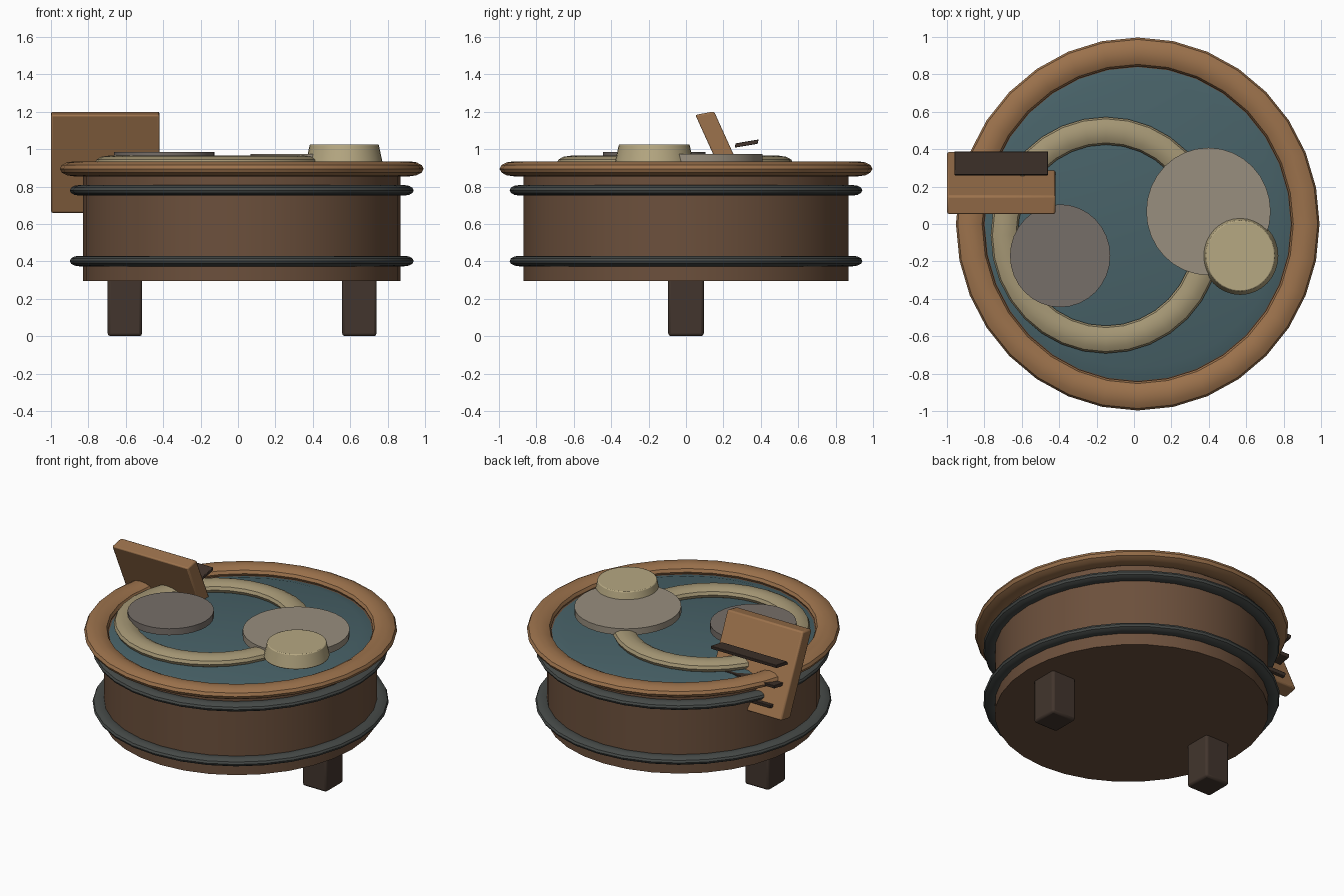
import bpy, bmesh, math
from mathutils import Matrix

if "Cube" in bpy.data.objects:
    bpy.data.objects.remove(bpy.data.objects["Cube"])

CX = 0.02      # tub centre in x
SX = 0.975     # round parts are slightly narrower in x


def material(name, r, g, b):
    m = bpy.data.materials.new(name)
    lin = [((c / 255 + 0.055) / 1.055) ** 2.4 for c in (r, g, b)]
    m.diffuse_color = (*lin, 1)
    m.use_nodes = True
    m.node_tree.nodes["Principled BSDF"].inputs["Base Color"].default_value = m.diffuse_color
    return m


WOOD = material("dark_wood", 108, 80, 60)
OAK = material("light_wood", 156, 114, 76)
IRON = material("iron", 70, 74, 72)
LEG = material("leg_wood", 66, 53, 45)
WATER = material("water", 72, 98, 104)
CREAM = material("cream", 164, 150, 116)
STONE = material("stone", 152, 142, 126)
SLATE = material("slate", 118, 110, 104)
PALE = material("pale_cream", 182, 168, 130)


def finish(bm, name, mat, bevel=0):
    bmesh.ops.recalc_face_normals(bm, faces=bm.faces)
    me = bpy.data.meshes.new(name)
    bm.to_mesh(me)
    bm.free()
    me.materials.append(mat)
    ob = bpy.data.objects.new(name, me)
    bpy.context.collection.objects.link(ob)
    if bevel:
        mod = ob.modifiers.new("bevel", 'BEVEL')
        mod.width, mod.segments = bevel, 2
    bpy.ops.object.select_all(action='DESELECT')
    ob.select_set(True)
    bpy.context.view_layer.objects.active = ob
    bpy.ops.object.shade_smooth_by_angle(angle=math.radians(35))
    return ob


def disc(name, mat, x, y, z0, z1, r0, r1, bevel=0):
    bm = bmesh.new()
    bmesh.ops.create_cone(bm, cap_ends=True, segments=32, radius1=r0, radius2=r1, depth=z1 - z0)
    bmesh.ops.transform(bm, verts=bm.verts,
                        matrix=Matrix.Translation((x, y, (z0 + z1) / 2)) @ Matrix.Diagonal((SX, 1, 1, 1)))
    return finish(bm, name, mat, bevel)


def ring(name, mat, x, y, z, major, wide, tall, n=32, k=12):
    bm = bmesh.new()
    loops = []
    for i in range(n):
        a = math.tau * i / n
        loop = []
        for j in range(k):
            t = math.tau * j / k
            r = major + wide * math.cos(t)
            loop.append(bm.verts.new((x + SX * r * math.cos(a), y + r * math.sin(a), z + tall * math.sin(t))))
        loops.append(loop)
    for i in range(n):
        p, q = loops[i], loops[(i + 1) % n]
        for j in range(k):
            bm.faces.new((p[j], q[j], q[(j + 1) % k], p[(j + 1) % k]))
    return finish(bm, name, mat)


def prism(name, mat, profile, x0, x1, bevel=0):
    """Extrude a (y, z) profile along x."""
    bm = bmesh.new()
    f = bm.faces.new([bm.verts.new((x0, y, z)) for y, z in profile])
    ext = bmesh.ops.extrude_face_region(bm, geom=[f])
    verts = [v for v in ext["geom"] if isinstance(v, bmesh.types.BMVert)]
    bmesh.ops.translate(bm, verts=verts, vec=(x1 - x0, 0, 0))
    return finish(bm, name, mat, bevel)


# Tub body, rim and hoops
disc("tub_body", WOOD, CX, 0, 0.295, 0.88, 0.87, 0.87)
ring("tub_rim", OAK, CX, 0, 0.895, 0.92, 0.077, 0.04)
for label, z in (("lower", 0.402), ("upper", 0.78)):
    ring(label + "_hoop", IRON, CX, 0, z, 0.892, 0.051, 0.028)

# Water surface with sloping edge
disc("water", WATER, CX, 0, 0.87, 0.902, 0.87, 0.77)

# Contents
ring("floating_ring", CREAM, -0.15, -0.06, 0.925, 0.558, 0.074, 0.04)
disc("left_pad", SLATE, -0.395, -0.17, 0.94, 0.985, 0.275, 0.275)
disc("right_pad", STONE, 0.398, 0.067, 0.93, 0.975, 0.341, 0.341)
disc("bowl", PALE, 0.568, -0.17, 0.93, 1.025, 0.21, 0.189, 0.005)

# Two legs
for label, s in (("left", -1), ("right", 1)):
    x = 0.022 + s * 0.627
    prism(label + "_leg", LEG, [(-0.095, 0), (0.095, 0), (0.095, 0.33), (-0.095, 0.33)],
          x - 0.092, x + 0.092, 0.015)

# Leaning board with rungs behind it
prism("leaning_board", OAK, [(0.05, 1.183), (0.15, 1.202), (0.388, 0.677), (0.288, 0.658)],
      -1.0, -0.42, 0.01)
for i, (z, x0) in enumerate(((1.03, -0.96), (0.885, -0.945), (0.74, -0.915))):
    prism(f"rung_{i + 1}", LEG,
          [(0.26, z - 0.022), (0.383, z - 0.001), (0.388, z + 0.022), (0.265, z + 0.001)],
          x0, -0.46, 0.003)
